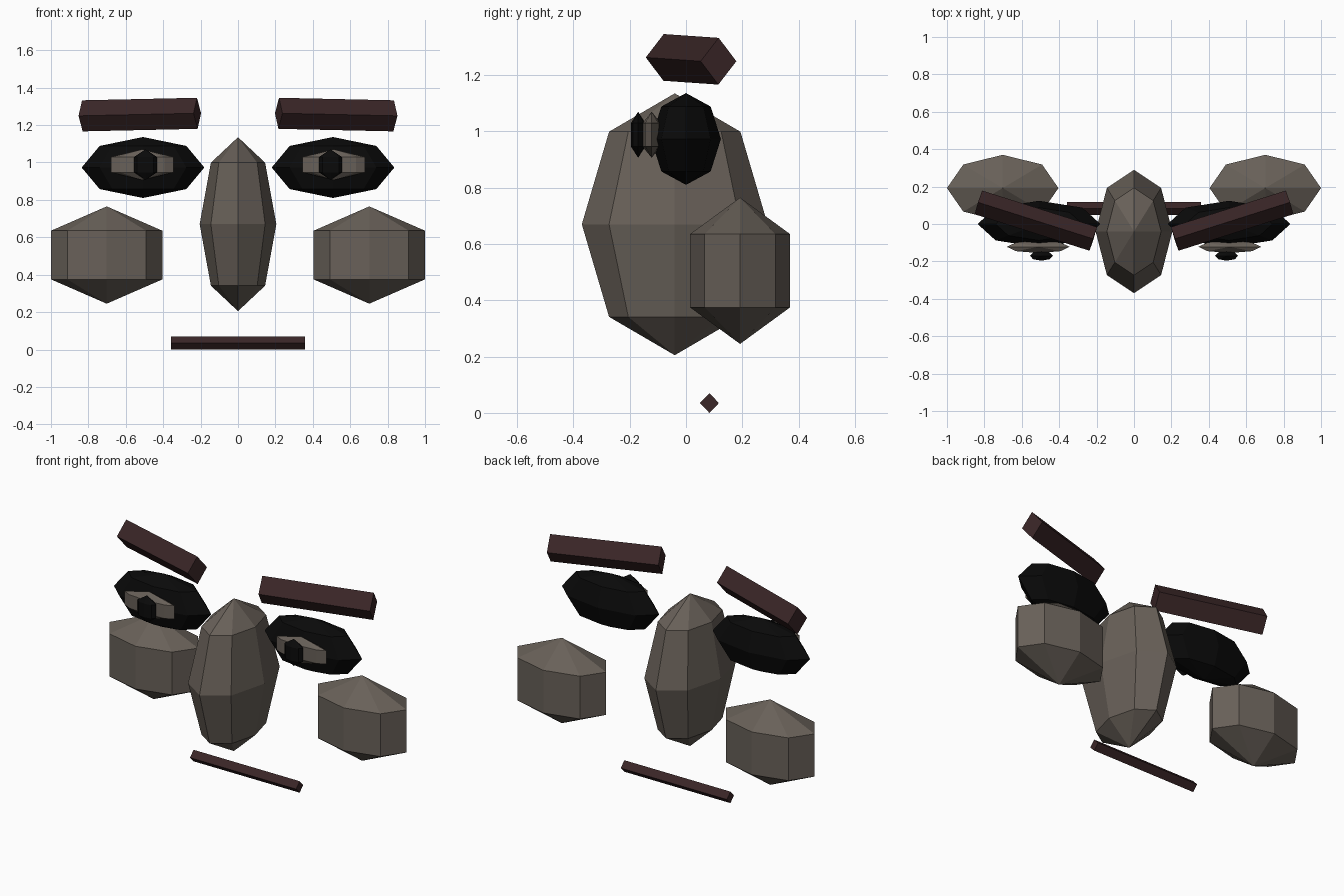
import bpy
import bmesh
from math import radians, sin, pi
from mathutils import Matrix, Vector

cube = bpy.data.objects.get("Cube")
if cube:
    bpy.data.objects.remove(cube, do_unlink=True)


def make_material(name, rgb):
    mat = bpy.data.materials.new(name)
    mat.use_nodes = True
    colour = (*rgb, 1.0)
    mat.diffuse_color = colour
    bsdf = next(n for n in mat.node_tree.nodes if n.type == 'BSDF_PRINCIPLED')
    bsdf.inputs["Base Color"].default_value = colour
    return mat


stone = make_material("warm_grey", (0.138, 0.117, 0.098))
black = make_material("black", (0.003, 0.003, 0.003))
maroon = make_material("dark_maroon", (0.042, 0.019, 0.02))


def finish(name, bm, mat):
    bmesh.ops.recalc_face_normals(bm, faces=bm.faces)
    mesh = bpy.data.meshes.new(name)
    bm.to_mesh(mesh)
    bm.free()
    mesh.materials.append(mat)
    obj = bpy.data.objects.new(name, mesh)
    bpy.context.collection.objects.link(obj)
    return obj


def faceted_ball(name, mat, centre, half, rings):
    """Eight-sided low-poly ball with the given half sizes."""
    bm = bmesh.new()
    bmesh.ops.create_uvsphere(bm, u_segments=8, v_segments=rings, radius=1)
    # an odd ring count has no equator, so widen it to reach the half size
    widest = 1 if rings % 2 == 0 else sin(pi / rings * (rings // 2))
    size = Vector((half[0] / widest, half[1] / widest, half[2]))
    bm.transform(Matrix.Translation(centre) @ Matrix.Diagonal(size).to_4x4())
    return finish(name, bm, mat)


def diamond_bar(name, mat, centre, length, half_y, half_z, turn=0, tilt=0):
    """Bar along x with a diamond cross-section."""
    bm = bmesh.new()
    bmesh.ops.create_cone(bm, cap_ends=True, segments=4,
                          radius1=1, radius2=1, depth=length)
    bm.transform(Matrix.Translation(centre)
                 @ Matrix.Rotation(radians(turn), 4, 'Z')
                 @ Matrix.Rotation(radians(90 + tilt), 4, 'Y')
                 @ Matrix.Diagonal((half_z, half_y, 1, 1)))
    return finish(name, bm, mat)


# Central features
faceted_ball("nose", stone, (0, -0.04, 0.67), (0.205, 0.33, 0.465), 4)
diamond_bar("mouth", maroon, (0, 0.083, 0.035), 0.715, 0.034, 0.035)

# Paired features
for side, label in ((1, "left"), (-1, "right")):
    faceted_ball(label + "_cheek", stone,
                 (side * 0.702, 0.192, 0.505), (0.298, 0.178, 0.26), 3)
    faceted_ball(label + "_eye", black,
                 (side * 0.508, 0, 0.973), (0.328, 0.124, 0.163), 4)
    faceted_ball(label + "_iris", stone,
                 (side * 0.512, -0.122, 0.988), (0.168, 0.033, 0.082), 3)
    faceted_ball(label + "_pupil", black,
                 (side * 0.495, -0.17, 0.988), (0.062, 0.026, 0.082), 3)
    diamond_bar(label + "_brow", maroon, (side * 0.525, 0.018, 1.256),
                0.645, 0.0665, 0.083, turn=side * 17.6, tilt=side * 1.2)
